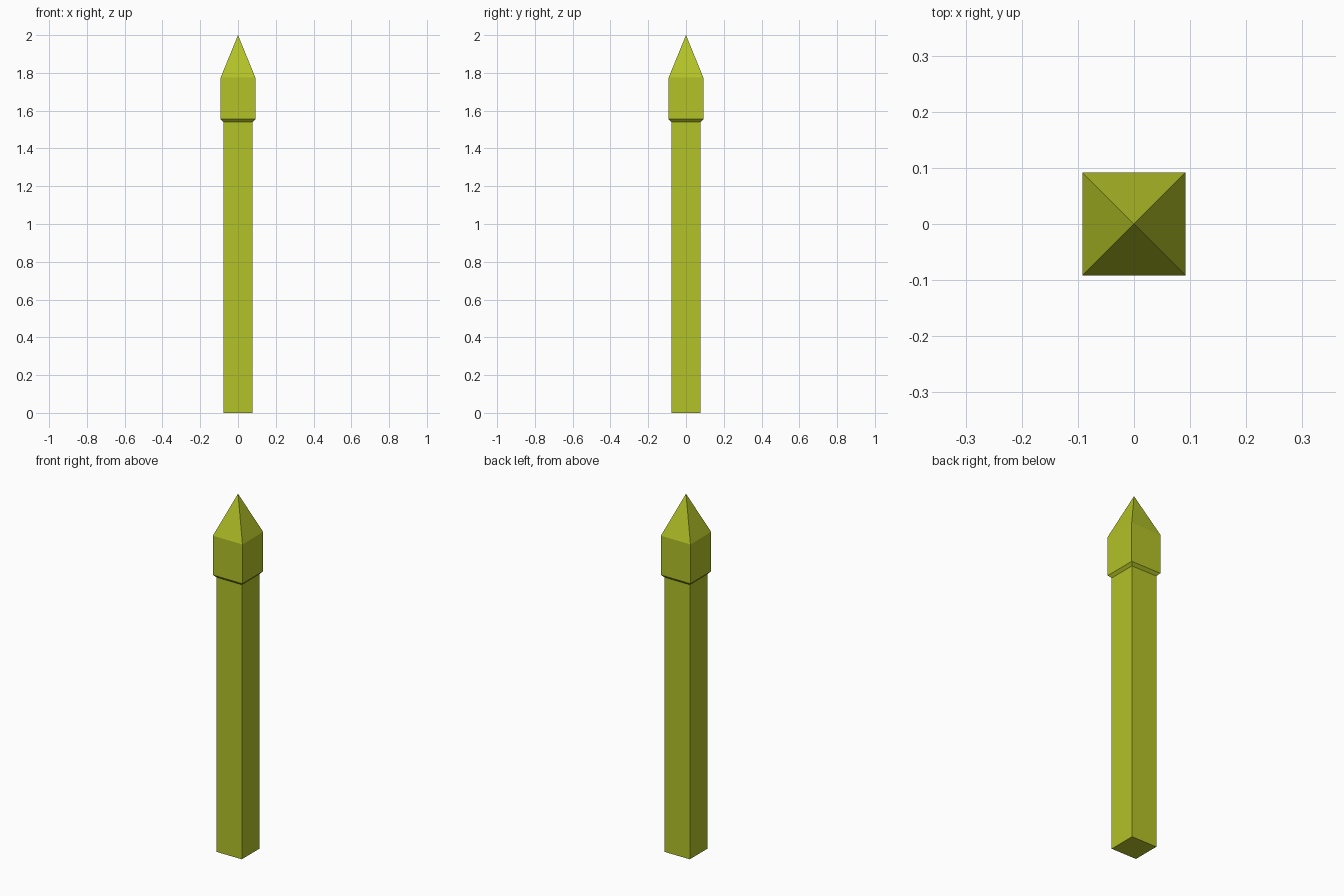
import bpy
import bmesh

if "Cube" in bpy.data.objects:
    bpy.data.objects.remove(bpy.data.objects["Cube"])

mat = bpy.data.materials.new("olive_yellow")
mat.diffuse_color = (0.45, 0.54, 0.02, 1.0)
mat.use_nodes = True
mat.node_tree.nodes["Principled BSDF"].inputs["Base Color"].default_value = mat.diffuse_color


def square_loft(name, profile, cap_bottom=False):
    """Skin square rings given as (half_width, z); half_width 0 makes a point."""
    bm = bmesh.new()
    rings = []
    for r, z in profile:
        corners = [(-r, -r), (r, -r), (r, r), (-r, r)] if r else [(0, 0)]
        rings.append([bm.verts.new((x, y, z)) for x, y in corners])
    for low, high in zip(rings, rings[1:]):
        for i in range(4):
            j = (i + 1) % 4
            top = [high[j], high[i]] if len(high) == 4 else high
            bm.faces.new([low[i], low[j]] + top)
    if cap_bottom:
        bm.faces.new(rings[0][::-1])
    mesh = bpy.data.meshes.new(name)
    bm.to_mesh(mesh)
    bm.free()
    mesh.materials.append(mat)
    obj = bpy.data.objects.new(name, mesh)
    bpy.context.collection.objects.link(obj)
    return obj


SHAFT, HEAD, JOINT = 0.078, 0.092, 1.54

# Square shaft, closed at the foot
square_loft("post_shaft", [(SHAFT, 0), (SHAFT, JOINT)], cap_bottom=True)

# Wider head: bevelled underside, straight block, pyramid tip
square_loft("post_head", [(SHAFT, JOINT), (HEAD, 1.555), (HEAD, 1.775), (0, 2.0)])
